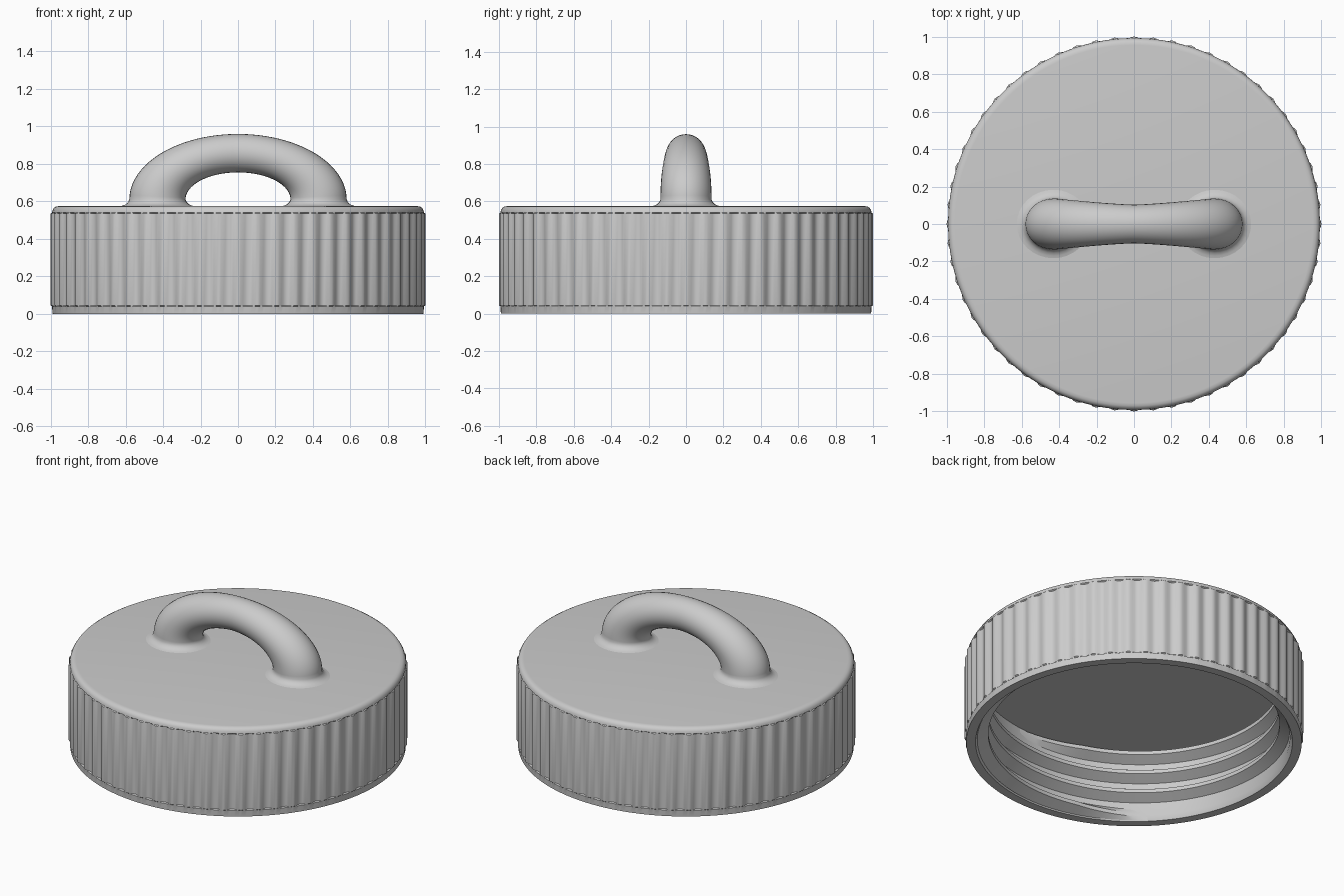
import bpy, bmesh, math

if "Cube" in bpy.data.objects:
    bpy.data.objects.remove(bpy.data.objects["Cube"])

grey = bpy.data.materials.new("plain grey")
grey.diffuse_color = (0.6, 0.6, 0.6, 1)
grey.use_nodes = True
grey.node_tree.nodes["Principled BSDF"].inputs["Base Color"].default_value = grey.diffuse_color
RIBS = 60


def skin(name, rings, closed_rows=True, caps=True, angle=30):
    """Bridge consecutive rings of points into one surface."""
    bm = bmesh.new()
    rows = [[bm.verts.new(p) for p in ring] for ring in rings]
    n = len(rows[0])
    for a, b in zip(rows, rows[1:]):
        for i in range(n):
            j = (i + 1) % n
            bm.faces.new((a[i], a[j], b[j], b[i]))
    if caps:
        bm.faces.new(rows[0][::-1])
        bm.faces.new(rows[-1])
    bmesh.ops.recalc_face_normals(bm, faces=bm.faces)
    mesh = bpy.data.meshes.new(name)
    bm.to_mesh(mesh)
    bm.free()
    mesh.materials.append(grey)
    obj = bpy.data.objects.new(name, mesh)
    bpy.context.collection.objects.link(obj)
    bpy.ops.object.select_all(action='DESELECT')
    obj.select_set(True)
    bpy.context.view_layer.objects.active = obj
    bpy.ops.object.shade_smooth_by_angle(angle=math.radians(angle))
    return obj


# Lid shell: hollow cap turned from (radius, height, rib depth)
profile = [(0.92, 0.46, 0), (0.92, 0.03, 0), (0.935, 0, 0), (0.99, 0, 0),
           (0.992, 0.04, 0), (0.991, 0.045, 0.009), (0.991, 0.535, 0.009),
           (0.992, 0.54, 0), (0.99, 0.553, 0), (0.982, 0.566, 0),
           (0.97, 0.573, 0), (0.955, 0.575, 0)]
SEG = RIBS * 8
rings = []
for r, z, rib in profile:
    ring = []
    for i in range(SEG):
        a = math.tau * i / SEG
        rr = r + rib * math.cos(RIBS * a)
        ring.append((rr * math.cos(a), rr * math.sin(a), z))
    rings.append(ring)
skin("lid_shell", rings)

# Screw thread: helical ridge inside the wall, fading in and out at its ends
PITCH, TURNS, STEPS = 0.13, 3.15, 400
section = [(0.925, -0.05), (0.86, -0.012), (0.86, 0.012), (0.925, 0.05)]
rings = []
for i in range(STEPS + 1):
    t = TURNS * i / STEPS
    a = math.radians(-135) + math.tau * t
    fade = min(1, t / 0.08, (TURNS - t) / 0.08)
    ring = []
    for r, dz in section:
        rr = 0.925 - (0.925 - r) * fade
        z = min(0.459, max(0.004, 0.034 + PITCH * t + dz))
        ring.append((rr * math.cos(a), rr * math.sin(a), z))
    rings.append(ring)
skin("inner_thread", rings)


# Handle: arch of oval sections, thinner in the middle, flared at the feet
def oval(outer, inner, half_y, n=32):
    c = [(o + i) / 2 for o, i in zip(outer, inner)]
    h = [(o - i) / 2 for o, i in zip(outer, inner)]
    return [(c[0] + h[0] * math.cos(math.tau * k / n),
             half_y * math.sin(math.tau * k / n),
             c[1] + h[1] * math.cos(math.tau * k / n)) for k in range(n)]


flare = [(0.574, 0.05), (0.578, 0.033), (0.585, 0.018), (0.597, 0.006), (0.61, 0)]
foot = [oval((0.58 + d, z), (0.28 - d, z), 0.137 + d) for z, d in flare]
arch = []
for k in range(1, 48):
    t = math.pi * k / 48
    c, s = math.cos(t), math.sin(t)
    arch.append(oval((0.58 * c, 0.61 + 0.35 * s), (0.28 * c, 0.61 + 0.145 * s),
                     0.103 + 0.034 * abs(c) ** 1.3))
far_foot = [oval((-0.58 - d, z), (-0.28 + d, z), 0.137 + d) for z, d in flare[::-1]]
skin("handle", foot + arch + far_foot, angle=60)
